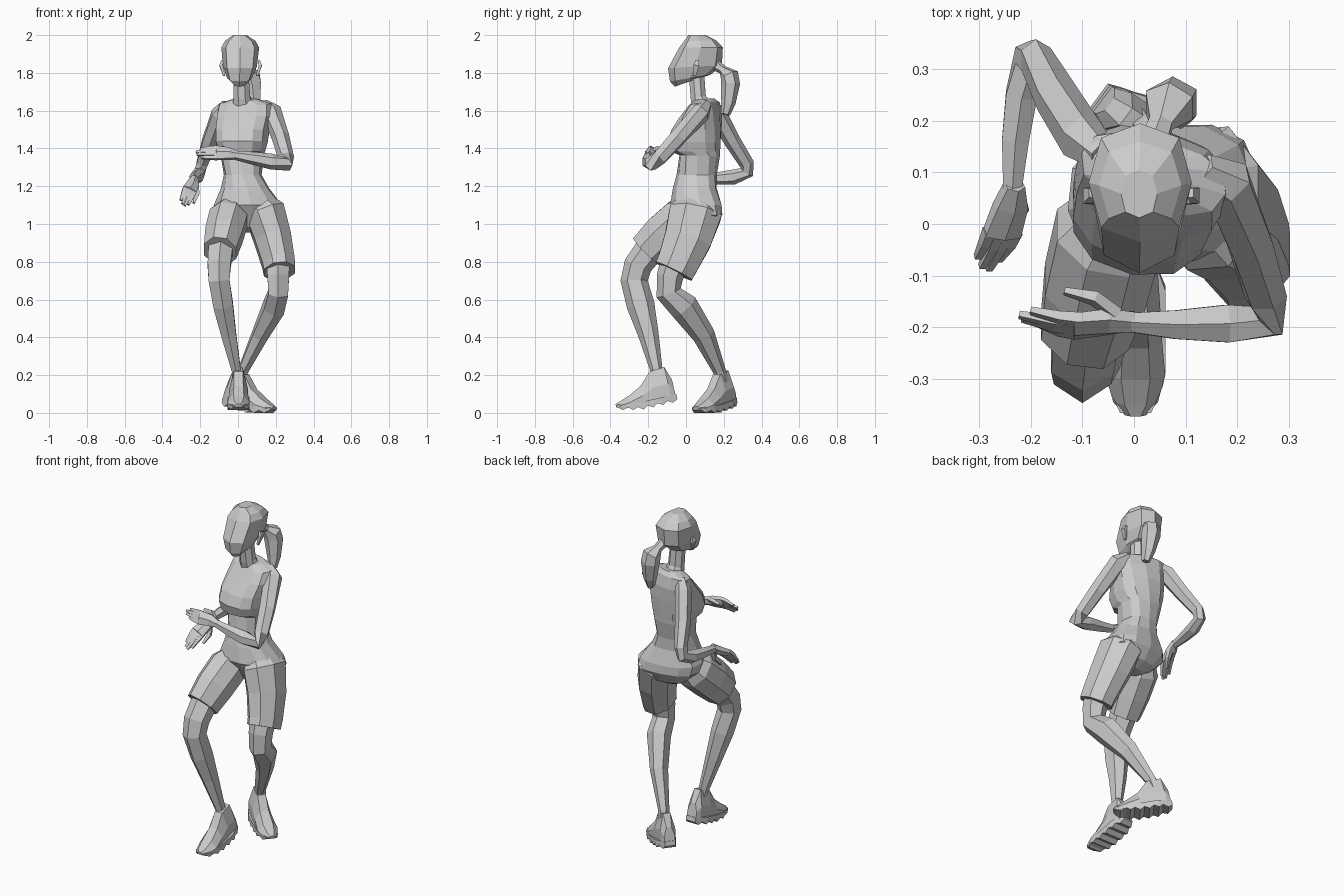
import bpy, bmesh
from math import sin, cos, pi, radians
from mathutils import Vector as V, Matrix


def loft(name, rings):
    """Skin a list of equal-length point rings and cap both ends."""
    bm = bmesh.new()
    vs = [[bm.verts.new(p) for p in r] for r in rings]
    n = len(vs[0])
    for a, b in zip(vs, vs[1:]):
        for i in range(n):
            j = (i + 1) % n
            bm.faces.new((a[i], a[j], b[j], b[i]))
    bm.faces.new(vs[0])
    bm.faces.new(vs[-1])
    bmesh.ops.recalc_face_normals(bm, faces=bm.faces)
    me = bpy.data.meshes.new(name)
    bm.to_mesh(me)
    bm.free()
    ob = bpy.data.objects.new(name, me)
    bpy.context.collection.objects.link(ob)
    return ob


def tube(name, pts, side=(1, 0, 0), n=6):
    """Limb along points (x, y, z, half width, half thickness)."""
    c = [V(p[:3]) for p in pts]
    rings = []
    for i, p in enumerate(pts):
        d = V((0, 0, 0))
        if i > 0:
            d += (c[i] - c[i - 1]).normalized()
        if i < len(c) - 1:
            d += (c[i + 1] - c[i]).normalized()
        d.normalize()
        s = V(side)
        s = (s - d * s.dot(d)).normalized()
        u = d.cross(s)
        rings.append([c[i] + s * p[3] * cos(2 * pi * k / n + pi / n)
                      + u * p[4] * sin(2 * pi * k / n + pi / n) for k in range(n)])
    return loft(name, rings)


def stack(name, rows, n):
    """Body section from rows (x, half width, front y, front z, back y, back z, yaw)."""
    rings = []
    for x, w, yf, zf, yb, zb, yaw in rows:
        mid = V((x, (yf + yb) / 2, (zf + zb) / 2))
        rot = Matrix.Rotation(radians(yaw), 3, 'Z')
        half = V((0, (yf - yb) / 2, (zf - zb) / 2))
        ring = []
        for k in range(n):
            a = 2 * pi * k / n
            sx, cy = sin(a), cos(a)
            sx = abs(sx) ** 0.8 * (1 if sx > 0 else -1)
            cy = abs(cy) ** 0.8 * (1 if cy > 0 else -1)
            ring.append(mid + rot @ (V((w * sx, 0, 0)) + half * cy))
        rings.append(ring)
    return loft(name, rings)


# Head, neck, ears and ponytail
stack("head", [
    (.008, .034, -.06, 1.727, .05, 1.765, 0),
    (.008, .066, -.085, 1.755, .13, 1.79, 0),
    (.01, .09, -.095, 1.825, .19, 1.84, 0),
    (.012, .1, -.035, 1.935, .195, 1.935, 0),
    (.012, .08, -.01, 1.968, .16, 1.972, 0),
    (.01, .035, .012, 2.0, .105, 2.0, 0)], 8)
tube("neck", [(.025, .085, 1.62, .062, .055), (.02, .065, 1.67, .048, .044),
              (.015, .055, 1.80, .044, .044)], n=8)
for sx, nm in ((-1, "right_ear"), (1, "left_ear")):
    x = .014 + sx * .096
    tube(nm, [(x - sx * .008, .045, 1.785, .008, .01),
              (x + sx * .008, .055, 1.84, .012, .022),
              (x, .06, 1.865, .008, .012)], n=4)
tube("ponytail", [(.04, .16, 1.84, .03, .03), (.052, .195, 1.815, .026, .024),
                  (.068, .23, 1.785, .054, .05), (.075, .236, 1.74, .054, .05),
                  (.085, .224, 1.64, .038, .038), (.09, .208, 1.58, .022, .025)])

# Torso with chest overhang, waist and hips
stack("torso", [
    (.035, .07, .05, 1.655, .145, 1.665, -15),
    (.038, .145, .03, 1.63, .165, 1.645, -16),
    (.036, .152, -.02, 1.57, .182, 1.58, -16),
    (.025, .145, -.075, 1.5, .187, 1.5, -13),
    (.02, .14, -.1, 1.44, .185, 1.43, -10),
    (.02, .125, -.085, 1.385, .182, 1.385, -8),
    (.023, .115, -.035, 1.365, .18, 1.36, -6),
    (.025, .1, -.05, 1.26, .163, 1.26, 0),
    (.037, .128, -.07, 1.19, .163, 1.19, 5),
    (.052, .182, -.085, 1.1, .19, 1.1, 8),
    (.062, .182, -.05, 1.04, .192, 1.05, 8),
    (.065, .12, -.02, .985, .155, .985, 6),
    (.065, .06, .02, .955, .1, .955, 5)], 12)

# Shorts legs
tube("left_shorts", [(.1, .06, 1.14, .06, .08), (.143, .05, 1.06, .114, .15),
                     (.185, .01, .92, .105, .135), (.215, -.045, .79, .093, .118),
                     (.22, -.065, .75, .09, .115)], n=8)
tube("right_shorts", [(-.02, .05, 1.1, .06, .08), (-.05, -.02, 1.03, .11, .12),
                      (-.075, -.12, .94, .107, .122), (-.095, -.205, .855, .093, .11)], n=8)

# Bare legs
tube("left_leg", [(.21, -.05, .82, .075, .08), (.213, -.085, .72, .066, .07),
                  (.213, -.092, .635, .06, .068), (.19, -.01, .56, .064, .078),
                  (.115, .095, .41, .047, .06), (.025, .178, .22, .03, .034),
                  (.01, .2, .14, .03, .034)], n=6)
tube("right_leg", [(-.09, -.18, .88, .075, .08), (-.1, -.255, .78, .07, .075),
                   (-.1, -.275, .7, .064, .072), (-.078, -.24, .57, .06, .074),
                   (-.05, -.2, .42, .046, .055), (-.008, -.155, .22, .027, .032),
                   (-.003, -.13, .14, .03, .034)], n=6)


# Shoes: upper plus a toothed sole, placed by yaw and heel lift
def shoe(name, x, y, yaw, pitch, ground):
    rows = [(.08, .03, .03, .12), (.055, .042, .03, .195), (-.025, .047, .03, .19),
            (-.09, .05, .03, .125), (-.16, .056, .025, .09), (-.215, .042, .03, .07),
            (-.24, .02, .045, .062)]
    upper = []
    for yy, w, b, t in rows:
        m = b + .45 * (t - b)
        upper.append([(-w, yy, b), (w, yy, b), (w * 1.03, yy, m), (w * .5, yy, t),
                      (-w * .5, yy, t), (-w * 1.03, yy, m)])
    sole = []
    for i in range(13):
        f = i / 12
        yy = .085 - .32 * f
        w = .03 + .028 * min(1, 4 * f, 5 * (1 - f))
        lift = max(0, f - .6) * .07
        b = lift + (0 if i % 2 else .016)
        sole.append([(-w, yy, b), (w, yy, b), (w, yy, .042 + lift / 2), (-w, yy, .042 + lift / 2)])
    rot = Matrix.Rotation(radians(yaw), 3, 'Z') @ Matrix.Rotation(radians(pitch), 3, 'X')
    low = min((rot @ V(p)).z for r in sole for p in r)
    at = V((x, y, ground - low))
    for nm, rings in (("upper", upper), ("sole", sole)):
        loft(name + "_" + nm, [[rot @ V(p) + at for p in r] for r in rings])


shoe("right_shoe", .003, -.125, 0, 13, .015)
shoe("left_shoe", -.005, .2, 53, 12, 0)

# Arms
tube("left_arm", [(.13, .11, 1.63, .03, .035), (.18, .08, 1.59, .05, .055),
                  (.225, -.04, 1.46, .047, .047), (.255, -.14, 1.35, .042, .042),
                  (.258, -.187, 1.317, .042, .038), (.18, -.193, 1.33, .042, .042),
                  (.08, -.195, 1.348, .032, .034), (-.02, -.19, 1.365, .02, .024)], side=(0, 1, 0))
tube("right_arm", [(-.06, .13, 1.63, .03, .035), (-.1, .165, 1.58, .046, .052),
                   (-.15, .245, 1.44, .044, .044), (-.19, .32, 1.32, .034, .04),
                   (-.203, .323, 1.275, .032, .038), (-.218, .25, 1.248, .035, .04),
                   (-.23, .16, 1.24, .03, .032), (-.236, .06, 1.23, .02, .022)])


# Hands: flat palm, four close, gently bent fingers and a thumb
def hand(name, wrist, direction, across, inward, size):
    o, d = V(wrist), V(direction).normalized()
    s = V(across)
    s = (s - d * s.dot(d)).normalized()
    u = d.cross(s)
    if u.dot(V(inward)) < 0:
        u = -u

    def row(a, b, c, w, t):
        return (*(o + (d * a + s * b + u * c) * size), w * size, t * size)
    tube(name + "_palm", [row(-.02, 0, 0, .02, .022), row(.03, .004, 0, .036, .024),
                          row(.095, 0, -.004, .042, .019)], side=s)
    for k in range(4):
        b = .028 - .0185 * k
        reach = (.058, .072, .068, .052)[k]
        tube(f"{name}_finger_{k + 1}", [row(.085, b, -.004, .0135, .015),
             row(.09 + reach * .55, b * .95, .003, .0125, .013),
             row(.09 + reach * 1.45, b * .8, .022, .009, .008)], side=s, n=4)
    tube(name + "_thumb", [row(.015, .02, .006, .016, .016), row(.055, .045, .03, .015, .015),
                           row(.11, .045, .048, .008, .008)], side=s, n=4)


hand("left_hand", (-.02, -.19, 1.365), (-1, -.05, .1), (0, .5, 1), (0, 1, 0), 1.04)
hand("right_hand", (-.236, .06, 1.23), (-.22, -.78, -.55), (1, 0, -.45), (0, 0, -1), 1.04)
